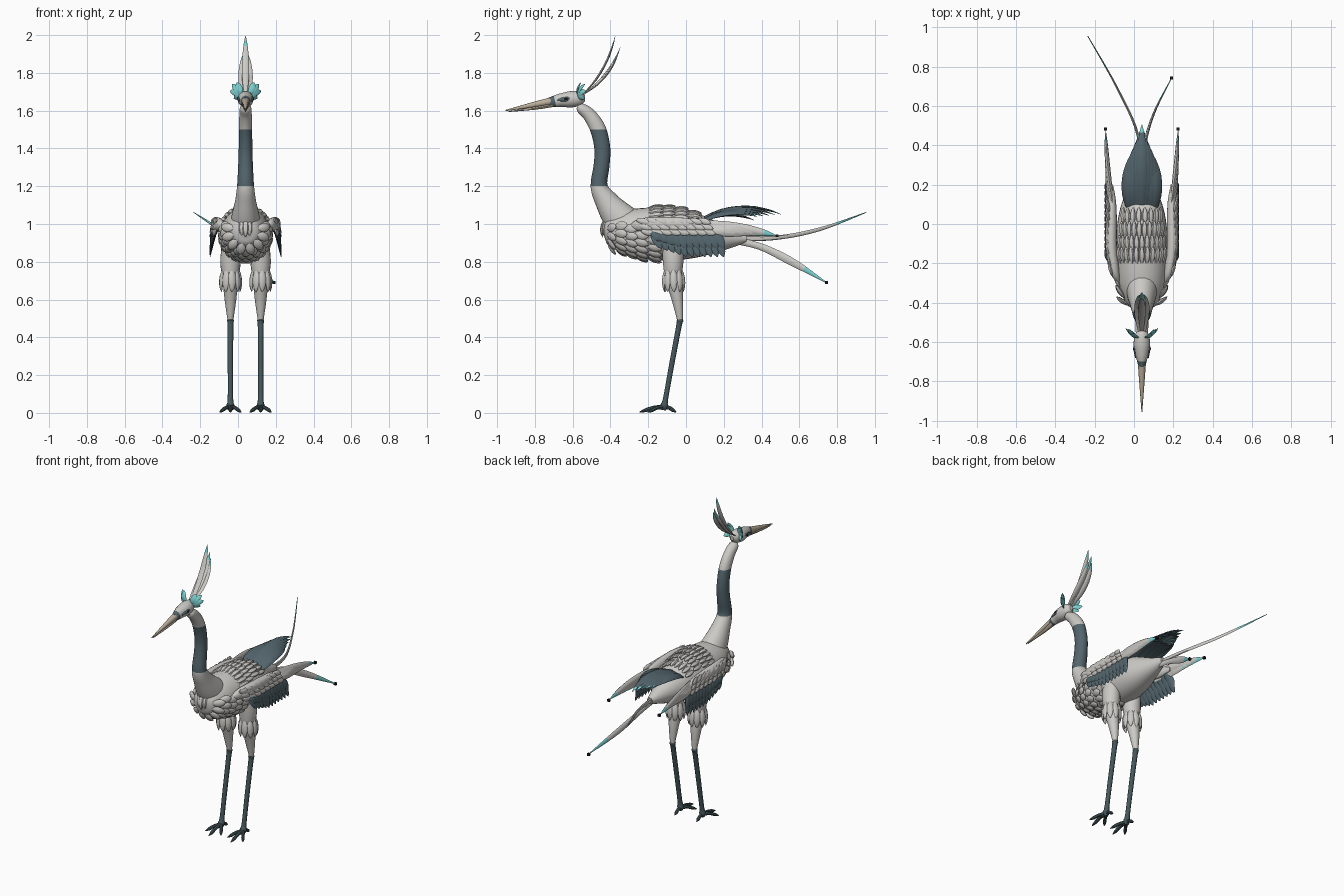
import bpy, bmesh, math
from mathutils import Vector as V

if "Cube" in bpy.data.objects:
    bpy.data.objects.remove(bpy.data.objects["Cube"])

CX = 0.04                                   # plane of symmetry
X, Y, Z = V((1, 0, 0)), V((0, 1, 0)), V((0, 0, 1))
COLOURS = [("white_plumage", (0.60, 0.59, 0.56)), ("slate", (0.085, 0.13, 0.15)),
           ("cyan", (0.20, 0.62, 0.62)), ("beak_tan", (0.50, 0.43, 0.33)),
           ("black", (0.01, 0.01, 0.012)), ("leg_slate", (0.06, 0.095, 0.105))]
WHITE, SLATE, CYAN, TAN, BLACK, LEG = range(6)
MATS = []
for mat_name, rgb in COLOURS:
    m = bpy.data.materials.new(mat_name)
    m.diffuse_color = (*rgb, 1)
    m.use_nodes = True
    m.node_tree.nodes["Principled BSDF"].inputs["Base Color"].default_value = m.diffuse_color
    MATS.append(m)


def spline(rows, k):
    """Catmull-Rom through rows of numbers."""
    out = []
    for i in range(len(rows) - 1):
        p = [rows[max(0, min(len(rows) - 1, i + d))] for d in (-1, 0, 1, 2)]
        for j in range(k):
            t = j / k
            out.append([0.5 * (2 * b + (c - a) * t + (2 * a - 5 * b + 4 * c - d) * t * t
                               + (3 * b - a - 3 * c + d) * t ** 3) for a, b, c, d in zip(*p)])
    return out + [list(rows[-1])]


def loft(bm, rows, side=X, n=12, k=4, mat=WHITE, tip=None, tip_at=0.8):
    """Closed elliptical sweep; rows are x, y, z, side radius, other radius."""
    rows = spline(rows, k)
    pts = [V(r[:3]) for r in rows]
    rings = []
    for i, r in enumerate(rows):
        t = (pts[min(i + 1, len(pts) - 1)] - pts[max(i - 1, 0)]).normalized()
        s = (side - t * side.dot(t)).normalized()
        u = t.cross(s)
        a, b = max(r[3], 0.001), max(r[4], 0.001)
        rings.append([bm.verts.new(pts[i] + s * a * math.cos(2 * math.pi * q / n)
                                   + u * b * math.sin(2 * math.pi * q / n)) for q in range(n)])
    last = len(rings) - 1
    for i in range(last):
        for q in range(n):
            f = bm.faces.new((rings[i][q], rings[i][(q + 1) % n],
                              rings[i + 1][(q + 1) % n], rings[i + 1][q]))
            f.material_index = tip if tip is not None and (i + 0.5) / last > tip_at else mat
    bm.faces.new(rings[0][::-1]).material_index = mat
    bm.faces.new(rings[-1]).material_index = mat if tip is None else tip


def feather(bm, base, end, side, w, th, bend=(0, 0, 0), **kw):
    """Leaf-shaped blade from base to end."""
    base, end, bend = V(base), V(end), V(bend)
    rows = []
    for f, p in ((0, 0.45), (0.3, 0.95), (0.6, 1), (0.85, 0.65), (1, 0.06)):
        c = base.lerp(end, f) + bend * 4 * f * (1 - f)
        rows.append((*c, w * p, th * p))
    loft(bm, rows, side, n=8, k=3, **kw)


def finish(name, bm, angle=40):
    bmesh.ops.recalc_face_normals(bm, faces=bm.faces[:])
    me = bpy.data.meshes.new(name)
    bm.to_mesh(me)
    bm.free()
    for m in MATS:
        me.materials.append(m)
    ob = bpy.data.objects.new(name, me)
    bpy.context.collection.objects.link(ob)
    bpy.ops.object.select_all(action='DESELECT')
    ob.select_set(True)
    bpy.context.view_layer.objects.active = ob
    bpy.ops.object.shade_smooth_by_angle(angle=math.radians(angle))


# Body
BODY = [(CX, y, z, a, b) for y, z, a, b in (
    (-0.435, 0.965, 0.03, 0.03), (-0.41, 0.965, 0.075, 0.075), (-0.32, 0.96, 0.115, 0.115),
    (-0.2, 0.95, 0.13, 0.137), (-0.05, 0.945, 0.13, 0.137), (0.08, 0.935, 0.11, 0.11),
    (0.2, 0.925, 0.065, 0.065), (0.32, 0.922, 0.02, 0.02))]
bm = bmesh.new()
loft(bm, BODY, n=28, k=5)
finish("body", bm)
DENSE = spline(BODY, 8)


def body_at(y, ang):
    for r, q in zip(DENSE, DENSE[1:]):
        if r[1] <= y <= q[1]:
            t = (y - r[1]) / (q[1] - r[1])
            z, a, b = (r[i] + (q[i] - r[i]) * t for i in (2, 3, 4))
            return V((CX + a * math.sin(ang), y, z + b * math.cos(ang)))


def scales(name, rows, length, w):
    """Overlapping feathers lying on the body: rows of y, start, end, count."""
    bm = bmesh.new()
    for y, a0, a1, count in rows:
        for i in range(count):
            a = math.radians(a0 + (a1 - a0) * i / (count - 1))
            p, d = body_at(y, a), (body_at(y + 0.01, a) - body_at(y - 0.01, a)).normalized()
            side = (body_at(y, a + 0.02) - body_at(y, a - 0.02)).normalized()
            nrm = side.cross(d)
            if nrm.dot(p - V((CX, y, 0.95))) < 0:
                nrm = -nrm
            feather(bm, p - nrm * 0.004, p + d * length + nrm * 0.008, side, w, 0.010, nrm * 0.003)
    finish(name, bm)


scales("chest_feathers", [(-0.415, 80, 280, 8), (-0.375, 75, 285, 11), (-0.325, 82, 278, 12),
                          (-0.27, 95, 265, 11), (-0.2, 105, 255, 10), (-0.12, 120, 240, 7)],
       0.075, 0.023)
scales("back_feathers", [(-0.2, -58, 58, 11), (-0.14, -54, 54, 11), (-0.07, -50, 50, 10),
                         (0.0, -50, 50, 8)], 0.085, 0.014)

# Neck with a dark band
bm = bmesh.new()
loft(bm, [(CX, y, z, a, b) for y, z, a, b in (
    (-0.28, 0.96, 0.09, 0.10), (-0.36, 1.04, 0.074, 0.086), (-0.42, 1.12, 0.056, 0.062),
    (-0.46, 1.2, 0.045, 0.045), (-0.447, 1.31, 0.039, 0.042), (-0.443, 1.4, 0.036, 0.042),
    (-0.465, 1.5, 0.035, 0.042), (-0.51, 1.575, 0.033, 0.036), (-0.555, 1.612, 0.03, 0.028),
    (-0.575, 1.622, 0.015, 0.015))], n=24, k=5)
for h in (1.2, 1.5):
    bmesh.ops.bisect_plane(bm, geom=bm.verts[:] + bm.edges[:] + bm.faces[:],
                           plane_co=(0, 0, h), plane_no=(0, 0, 1))
for f in bm.faces:
    if 1.2 < f.calc_center_median().z < 1.5:
        f.material_index = SLATE
finish("neck", bm)

# Collar feathers at the neck base
bm = bmesh.new()
for i in range(-2, 3):
    x, y = CX + i * 0.021, -0.428 + 0.009 * i * i
    feather(bm, (x * 0.9 + CX * 0.1, y + 0.005, 1.03), (x, y - 0.012, 0.93 + 0.008 * abs(i)),
            X, 0.015, 0.01, (0, -0.012, 0))
finish("collar_feathers", bm)

# Head, dark toward the beak
bm = bmesh.new()
loft(bm, [(CX, y, z, a, b) for y, z, a, b in (
    (-0.535, 1.665, 0.012, 0.015), (-0.56, 1.665, 0.034, 0.037), (-0.61, 1.66, 0.042, 0.043),
    (-0.66, 1.656, 0.034, 0.036), (-0.7, 1.648, 0.024, 0.030),
    (-0.725, 1.645, 0.017, 0.024))], n=20, k=5, tip=SLATE, tip_at=0.75)
finish("head", bm)

# Beak halves
bm = bmesh.new()
loft(bm, [(CX, -0.70, 1.652, 0.021, 0.022), (CX, -0.8, 1.633, 0.014, 0.015),
          (CX, -0.955, 1.601, 0.002, 0.003)], mat=TAN)
finish("upper_beak", bm)
bm = bmesh.new()
loft(bm, [(CX, -0.70, 1.632, 0.017, 0.012), (CX, -0.8, 1.613, 0.011, 0.008),
          (CX, -0.94, 1.595, 0.002, 0.002)], mat=TAN)
finish("lower_beak", bm)

# Eyes with dark patches
bm = bmesh.new()
for s in (-1, 1):
    loft(bm, [(CX + s * 0.034, -0.605, 1.664, 0.004, 0.006),
              (CX + s * 0.037, -0.635, 1.662, 0.013, 0.006),
              (CX + s * 0.029, -0.68, 1.655, 0.004, 0.006)], Z, mat=SLATE)
    loft(bm, [(CX + s * 0.030, -0.635, 1.663, 0.009, 0.009),
              (CX + s * 0.042, -0.635, 1.663, 0.008, 0.008),
              (CX + s * 0.046, -0.635, 1.663, 0.002, 0.002)], Z, mat=BLACK)
finish("eyes", bm)

# Cheek tufts
bm = bmesh.new()
for s in (-1, 1):
    for dx, y, z in ((0.045, -0.555, 1.75), (0.07, -0.535, 1.74), (0.082, -0.53, 1.705),
                     (0.062, -0.535, 1.665)):
        d = V((s * (dx - 0.025), 0, z - 1.685)).normalized()
        feather(bm, (CX + s * 0.022, -0.575, 1.685), (CX + s * dx, y, z),
                d.cross(Y), 0.017, 0.005, (0, -0.008, 0), mat=CYAN)
finish("cheek_tufts", bm)

# Long crest
bm = bmesh.new()
for o, y, z in ((0, -0.375, 1.995), (-0.02, -0.36, 1.90), (0.02, -0.36, 1.90), (0, -0.348, 1.935)):
    feather(bm, (CX + o * 0.6, -0.545, 1.685), (CX + o * 0.6, y, z), X, 0.018, 0.006,
            (o * 0.4, 0.022, -0.014), tip=CYAN, tip_at=0.78)
finish("crest", bm)

# Wings
for s, label in ((-1, "left"), (1, "right")):
    def P(o, y, z):
        return V((CX + s * o, y, z))
    bm = bmesh.new()
    loft(bm, [(*P(o, y, z), a, b) for o, y, z, a, b in (
        (0.12, -0.29, 0.985, 0.012, 0.01), (0.138, -0.24, 0.995, 0.034, 0.024),
        (0.155, -0.12, 1.0, 0.038, 0.028), (0.155, 0.02, 0.995, 0.035, 0.028),
        (0.152, 0.12, 0.985, 0.03, 0.02), (0.155, 0.2, 0.975, 0.012, 0.008))], Z, n=16)
    finish(label + "_wing_arm", bm)
    bm = bmesh.new()                         # small white coverts
    for r, z in enumerate((1.022, 0.992, 0.965)):
        for i in range(8):
            y = -0.26 + i * 0.046 + r * 0.012
            o = 0.165 + 0.012 * min(i, 2) / 2 + r * 0.002
            feather(bm, P(o - 0.012, y, z), P(o + 0.004, y + 0.07, z - 0.018), Z, 0.017, 0.009)
    finish(label + "_wing_coverts", bm)
    bm = bmesh.new()                         # hanging dark rows
    for r in range(2):
        for i in range(11):
            y, grow = -0.18 + i * 0.033, min(i, 4) / 4
            feather(bm, P(0.15 + r * 0.012, y, 0.97),
                    P(0.188 - r * 0.004, y + 0.05, 0.87 - 0.045 * grow + r * 0.04),
                    Y, 0.025, 0.007, P(0.006, 0, 0) - P(0, 0, 0), mat=SLATE)
    finish(label + "_wing_dark_feathers", bm)
    bm = bmesh.new()                         # long wing tip feathers
    for i in range(4):
        feather(bm, P(0.142 + i * 0.004, 0.06, 1.005 - i * 0.016),
                P(0.184 - i * 0.004, 0.475 - i * 0.045, 0.94 + i * 0.002), Z, 0.026, 0.012,
                P(0.008, 0, 0.008) - P(0, 0, 0), tip=CYAN, tip_at=0.78)
    finish(label + "_wing_tip_feathers", bm)

# Arched dark tail fan
bm = bmesh.new()
for i in range(-4, 5):
    q = abs(i) / 4
    o = i * 0.021
    feather(bm, (CX + o * 0.7, 0.05, 1.015 - 0.02 * q), (CX + o * 0.45, 0.505 - 0.13 * q, 1.05 - 0.01 * q),
            V((1, 0, -0.12 * i)), 0.027, 0.008, (o * 0.35, 0, 0.056 - 0.016 * q),
            mat=SLATE, tip=CYAN if abs(i) in (0, 1, 3, 4) else None, tip_at=0.8)
for i in (-1, 0, 1):                         # lower layer
    feather(bm, (CX + i * 0.04, 0.05, 0.995), (CX + i * 0.035, 0.36, 1.02), X, 0.035, 0.008,
            (0, 0, 0.04), mat=SLATE)
finish("tail_fan", bm)

# Two long tail plumes
bm = bmesh.new()
loft(bm, [(CX, 0.18, 0.93, 0.02, 0.012), (0.02, 0.45, 0.925, 0.012, 0.007),
          (-0.09, 0.7, 0.97, 0.010, 0.005), (-0.235, 0.955, 1.062, 0.002, 0.002)],
     Z, n=8, k=6, tip=CYAN, tip_at=0.8)
loft(bm, [(CX, 0.18, 0.925, 0.02, 0.012), (0.05, 0.38, 0.885, 0.018, 0.009),
          (0.10, 0.56, 0.80, 0.021, 0.006), (0.19, 0.74, 0.692, 0.003, 0.002)],
     Z, n=8, k=6, tip=CYAN, tip_at=0.78)
finish("tail_plumes", bm)

# Tiny dark blocks on the feather tips
bm = bmesh.new()
for c in ((0.19, 0.743, 0.69), (CX - 0.184, 0.482, 0.938), (CX + 0.184, 0.482, 0.938)):
    cube = bmesh.ops.create_cube(bm, size=0.015)
    bmesh.ops.translate(bm, verts=cube["verts"], vec=c)
for f in bm.faces:
    f.material_index = BLACK
finish("tip_blocks", bm)

# Legs and feet
for s, label in ((-1, "left"), (1, "right")):
    lx = CX + s * 0.08
    bm = bmesh.new()
    loft(bm, [(lx, y, z, a, b) for y, z, a, b in (
        (-0.07, 0.9, 0.045, 0.06), (-0.068, 0.8, 0.054, 0.055), (-0.066, 0.72, 0.044, 0.046),
        (-0.045, 0.6, 0.031, 0.031), (-0.032, 0.495, 0.016, 0.016))], n=18)
    finish(label + "_thigh", bm)
    bm = bmesh.new()
    for i in range(9):
        a = 2 * math.pi * i / 9
        c, d = math.cos(a), math.sin(a)
        feather(bm, (lx + 0.042 * c, -0.067 + 0.044 * d, 0.76),
                (lx + 0.05 * c, -0.064 + 0.05 * d, 0.64), V((-d, c, 0)), 0.019, 0.009,
                (0.006 * c, 0.006 * d, 0))
    finish(label + "_thigh_cuff", bm)
    bm = bmesh.new()
    loft(bm, [(lx, y, z, r, r) for y, z, r in (
        (-0.03, 0.505, 0.01), (-0.032, 0.488, 0.019), (-0.037, 0.462, 0.0155),
        (-0.075, 0.26, 0.0145), (-0.108, 0.075, 0.0145), (-0.115, 0.04, 0.021),
        (-0.118, 0.014, 0.012))], n=10, k=3, mat=LEG)
    finish(label + "_shin", bm)
    bm = bmesh.new()
    for dx, dy in ((0, -0.13), (-0.057, -0.085), (0.057, -0.085), (0, 0.065)):
        side = V((-dy, dx, 0)).normalized()
        loft(bm, [(lx + dx * f, -0.117 + dy * f, z, r, r) for f, z, r in (
            (0, 0.03, 0.014), (0.4, 0.028, 0.010), (0.75, 0.014, 0.010), (1, 0.004, 0.002))],
            side, n=8, mat=LEG)
    finish(label + "_toes", bm)
